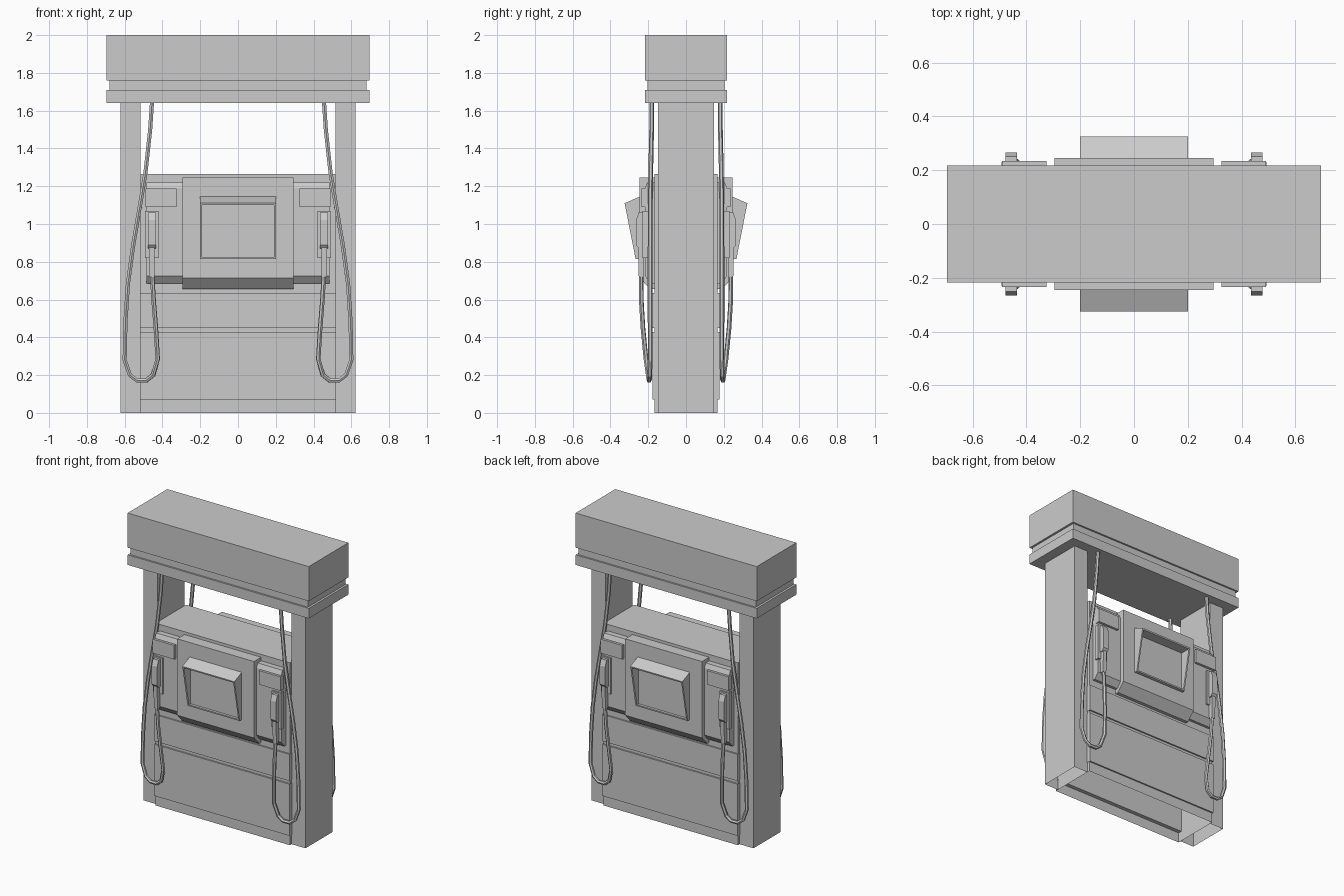
import bpy, bmesh

if "Cube" in bpy.data.objects:
    bpy.data.objects.remove(bpy.data.objects["Cube"])


def finish(name, bm):
    bmesh.ops.recalc_face_normals(bm, faces=bm.faces)
    me = bpy.data.meshes.new(name)
    bm.to_mesh(me)
    bm.free()
    ob = bpy.data.objects.new(name, me)
    bpy.context.collection.objects.link(ob)
    return ob


def prism(name, profile, x0, x1):
    """Extrude a (y, z) outline from x0 to x1."""
    bm = bmesh.new()
    a = [bm.verts.new((x0, y, z)) for y, z in profile]
    b = [bm.verts.new((x1, y, z)) for y, z in profile]
    bm.faces.new(a)
    bm.faces.new(b)
    n = len(a)
    for i in range(n):
        j = (i + 1) % n
        bm.faces.new((a[i], a[j], b[j], b[i]))
    return finish(name, bm)


def box(name, x0, x1, y0, y1, z0, z1, open_bottom=False):
    ob = prism(name, [(y0, z0), (y1, z0), (y1, z1), (y0, z1)], x0, x1)
    if open_bottom:
        bm = bmesh.new()
        bm.from_mesh(ob.data)
        low = [f for f in bm.faces if f.normal.z < -0.9]
        bmesh.ops.delete(bm, geom=low, context='FACES_ONLY')
        bm.to_mesh(ob.data)
        bm.free()
    return ob


# Canopy
box("canopy_sign", -0.695, 0.695, -0.217, 0.217, 1.76, 2.0)
box("canopy_groove", -0.68, 0.68, -0.205, 0.205, 1.71, 1.76)
box("canopy_rim", -0.695, 0.695, -0.217, 0.217, 1.64, 1.71)

# Cabinet and side columns, hollow from below
box("cabinet", -0.515, 0.515, -0.167, 0.167, 0, 1.265, True)
for s, side in ((-1, "left"), (1, "right")):
    xs = sorted((s * 0.515, s * 0.622))
    box(side + "_column", *xs, -0.148, 0.148, 0, 1.64, True)


def hood(name, d):
    """Screen shade: a tapered tube with a thin rim and the screen sunk inside."""
    bm = bmesh.new()
    # each loop: half width, (y, z) of the bottom edge, (y, z) of the top edge
    loops = [
        (0.20, (0.235, 0.815), (0.245, 1.145)),
        (0.20, (0.267, 0.815), (0.325, 1.11)),
        (0.19, (0.268, 0.825), (0.323, 1.10)),
        (0.19, (0.25, 0.825), (0.25, 1.10)),
    ]
    rings = []
    for w, (yb, zb), (yt, zt) in loops:
        rings.append([bm.verts.new((x, d * y, z)) for x, y, z in
                      ((-w, yb, zb), (w, yb, zb), (w, yt, zt), (-w, yt, zt))])
    for p, q in zip(rings, rings[1:]):
        for i in range(4):
            j = (i + 1) % 4
            bm.faces.new((p[i], p[j], q[j], q[i]))
    bm.faces.new(rings[-1])
    bm.faces.new(rings[0])
    finish(name, bm)


# Hose centre line: (x, y, z), canopy to nozzle
hose_path = [
    (0.455, 0.182, 1.65), (0.465, 0.182, 1.50), (0.49, 0.187, 1.27),
    (0.522, 0.19, 1.08), (0.556, 0.19, 0.88), (0.583, 0.19, 0.68),
    (0.596, 0.19, 0.48), (0.60, 0.19, 0.28), (0.572, 0.192, 0.20),
    (0.535, 0.194, 0.172), (0.485, 0.196, 0.172), (0.45, 0.20, 0.20),
    (0.425, 0.212, 0.285), (0.435, 0.228, 0.45), (0.447, 0.237, 0.60),
    (0.455, 0.238, 0.74),
]

for d, face in ((-1, "front"), (1, "back")):
    def ys(a, b):
        return sorted((d * a, d * b))

    def out(pts):
        return [(d * y, z) for y, z in pts]

    # Lower door panels
    box(face + "_lower_panel", -0.518, 0.518, *ys(0.14, 0.177), 0.07, 0.428)
    box(face + "_middle_panel", -0.518, 0.518, *ys(0.14, 0.177), 0.45, 0.635)

    # Control head with undercut bottom edges
    prism(face + "_wide_head", out([(0.15, 0.685), (0.185, 0.685), (0.218, 0.725),
          (0.218, 1.19), (0.205, 1.22), (0.15, 1.22)]), -0.485, 0.485)
    prism(face + "_centre_head", out([(0.15, 0.655), (0.19, 0.655), (0.245, 0.715),
          (0.245, 1.245), (0.15, 1.245)]), -0.295, 0.295)
    hood(face + "_screen_hood", d)

    for s, side in ((-1, "left"), (1, "right")):
        def xs(a, b):
            return sorted((s * a, s * b))

        tag = face + "_" + side
        box(tag + "_display", *xs(0.325, 0.49), *ys(0.20, 0.235), 1.09, 1.187)
        box(tag + "_holster", *xs(0.42, 0.493), *ys(0.20, 0.23), 0.82, 1.07)

        # Nozzle: guard, then handle running down to the hose
        prism(tag + "_nozzle", out([(0.22, 0.87), (0.25, 0.87), (0.265, 0.89),
              (0.265, 1.02), (0.25, 1.06), (0.22, 1.06)]), *xs(0.435, 0.477))
        prism(tag + "_nozzle_handle", out([(0.225, 0.72), (0.25, 0.72),
              (0.255, 0.88), (0.22, 0.88)]), *xs(0.443, 0.470))

        # Hose
        cu = bpy.data.curves.new(tag + "_hose", 'CURVE')
        cu.dimensions = '3D'
        cu.bevel_depth = 0.0125
        cu.bevel_resolution = 1
        cu.use_fill_caps = True
        sp = cu.splines.new('POLY')
        sp.points.add(len(hose_path) - 1)
        for p, (x, y, z) in zip(sp.points, hose_path):
            p.co = (s * x, d * y, z, 1)
        sp.use_smooth = False
        bpy.context.collection.objects.link(bpy.data.objects.new(tag + "_hose", cu))
